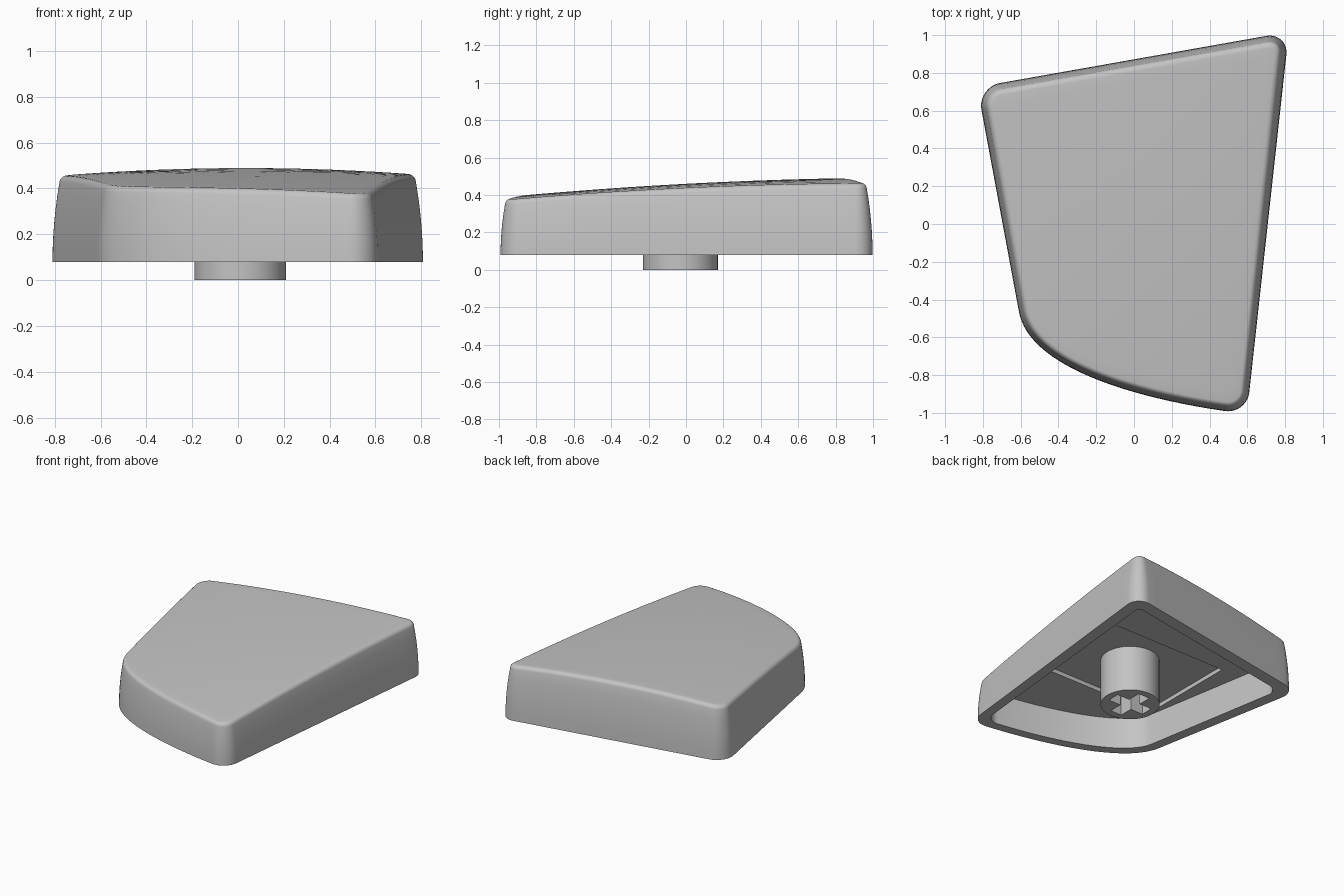
import bpy, bmesh, math
from mathutils import Vector
from mathutils.geometry import interpolate_bezier

cube = bpy.data.objects.get("Cube")
if cube:
    bpy.data.objects.remove(cube, do_unlink=True)

grey = bpy.data.materials.new("mid_grey_plastic")
grey.use_nodes = True
grey.diffuse_color = (0.55, 0.55, 0.55, 1)
grey.node_tree.nodes["Principled BSDF"].inputs["Base Color"].default_value = (0.55, 0.55, 0.55, 1)

BASE = 0.08      # underside of the rim
CEILING = 0.31   # ceiling of the hollow
RECESS = 0.34    # ceiling of the shallow rectangular recess
STEM = Vector((0.01, -0.03))


def outline(cut):
    """Plan of the cap, clockwise from the back left; cut is the corner size."""
    back_left, back_right = Vector((-0.83, 0.725)), Vector((0.82, 1.017))
    front_right, front_left = Vector((0.597, -1.012)), Vector((-0.61, -0.46))
    front_end = front_right.lerp(Vector((0, -0.9)), cut / 0.6)
    pts = []

    def corner(before, c, after):
        a = c + (before - c).normalized() * cut
        b = c + (after - c).normalized() * cut
        pts.extend(interpolate_bezier(a, a.lerp(c, 0.52), b.lerp(c, 0.52), b, 11))

    def side(b, count):
        a = pts[-1].copy()
        pts.extend(a.lerp(b, i / count) for i in range(1, count))

    corner(front_left, back_left, back_right)
    side(back_right + (back_left - back_right).normalized() * cut, 20)
    corner(back_left, back_right, front_right)
    side(front_right + (back_right - front_right).normalized() * cut, 24)
    corner(back_right, front_right, front_end)
    # bowed front edge
    pts.extend(interpolate_bezier(pts[-1], Vector((0, -0.92)), Vector((-0.56, -0.76)),
                                  front_left, 33)[1:])
    side(back_left + (front_left - back_left).normalized() * cut, 16)
    return [Vector((p[0], p[1])) for p in pts]


def inset(pts, amount):
    """Offset a clockwise loop inwards, a little more towards the back."""
    out = []
    for i, p in enumerate(pts):
        d1 = (p - pts[i - 1]).normalized()
        d2 = (pts[(i + 1) % len(pts)] - p).normalized()
        t = (d1 + d2).normalized()
        out.append(p + Vector((t.y, -t.x)) * amount * (1 + 0.15 * p.y))
    return out


def top(p):
    """Height of the tilted, domed top."""
    return 0.46 + 0.053 * p.y - 0.021 * p.y ** 2 - 0.05 * p.x ** 2


def ring(bm, pts, height):
    z = height if callable(height) else lambda p: height
    return [bm.verts.new((p.x, p.y, z(p))) for p in pts]


def bridge(bm, a, b):
    n = len(a)
    for i in range(n):
        j = (i + 1) % n
        bm.faces.new((a[i], a[j], b[j], b[i]))


def fill_between(bm, outer, inner):
    """Flat face with a hole."""
    edges = [bm.edges.get((r[i - 1], r[i])) for r in (outer, inner) for i in range(len(r))]
    bmesh.ops.triangle_fill(bm, edges=edges, use_beauty=True)


def finish(bm, name):
    bmesh.ops.recalc_face_normals(bm, faces=bm.faces)
    mesh = bpy.data.meshes.new(name)
    bm.to_mesh(mesh)
    bm.free()
    mesh.materials.append(grey)
    obj = bpy.data.objects.new(name, mesh)
    bpy.context.collection.objects.link(obj)
    bpy.ops.object.select_all(action="DESELECT")
    obj.select_set(True)
    bpy.context.view_layer.objects.active = obj
    bpy.ops.object.shade_smooth_by_angle(angle=math.radians(35))


# Cap shell: bulging walls
bm = bmesh.new()
plan = outline(0.12)
radius, lean = 0.03, 0.028
rings = []
for k in range(7):
    u = k / 6
    rings.append(ring(bm, inset(plan, lean * u * u),
                      lambda p: BASE + (top(p) - radius * 0.85 - BASE) * u))
# rounded top edge
for deg in range(25, 91, 13):
    a = math.radians(deg)
    rings.append(ring(bm, inset(plan, lean + radius * (math.cos(0.16) - math.cos(a))),
                      lambda p: top(p) - radius * (1 - math.sin(a))))
# domed top
rim = [v.co.xy for v in rings[-1]]
centre = Vector((0, 0.05))
for s in (0.94, 0.8, 0.6, 0.4, 0.2):
    rings.append(ring(bm, [centre.lerp(p, s) for p in rim], top))
for a, b in zip(rings, rings[1:]):
    bridge(bm, a, b)
peak = bm.verts.new((centre.x, centre.y, top(centre)))
last = rings[-1]
for i in range(len(last)):
    bm.faces.new((last[i - 1], last[i], peak))

# underside: rim, hollow and rectangular recess
hollow = outline(0.17)
lip = ring(bm, inset(hollow, 0.08), BASE)
ceiling = ring(bm, inset(hollow, 0.085), CEILING)
bridge(bm, rings[0], lip)
bridge(bm, lip, ceiling)
rect = [STEM + Vector((x * 0.52, y * 0.38 - 0.03)) for x, y in ((-1, -1), (-1, 1), (1, 1), (1, -1))]
low, high = ring(bm, rect, CEILING), ring(bm, rect, RECESS)
bridge(bm, low, high)
fill_between(bm, ceiling, low)
bm.faces.new(high)
finish(bm, "cap_shell")

# Stem with a cross-shaped socket
bm = bmesh.new()
circle = [STEM + 0.2 * Vector((math.cos(t * math.tau / 48), math.sin(t * math.tau / 48)))
          for t in range(48)]
arm, half = 0.148, 0.046
cross = []
quarter = [Vector((arm, -half)), Vector((arm, half)), Vector((half, half))]
for q in range(4):
    for p in quarter:
        cross.append(STEM + p)
    quarter = [Vector((-p.y, p.x)) for p in quarter]
foot, head = ring(bm, circle, 0), ring(bm, circle, RECESS + 0.005)
mouth, end = ring(bm, cross, 0), ring(bm, cross, 0.27)
bridge(bm, foot, head)
bridge(bm, mouth, end)
bm.faces.new(head)
bm.faces.new(end)
fill_between(bm, foot, mouth)
finish(bm, "stem")
